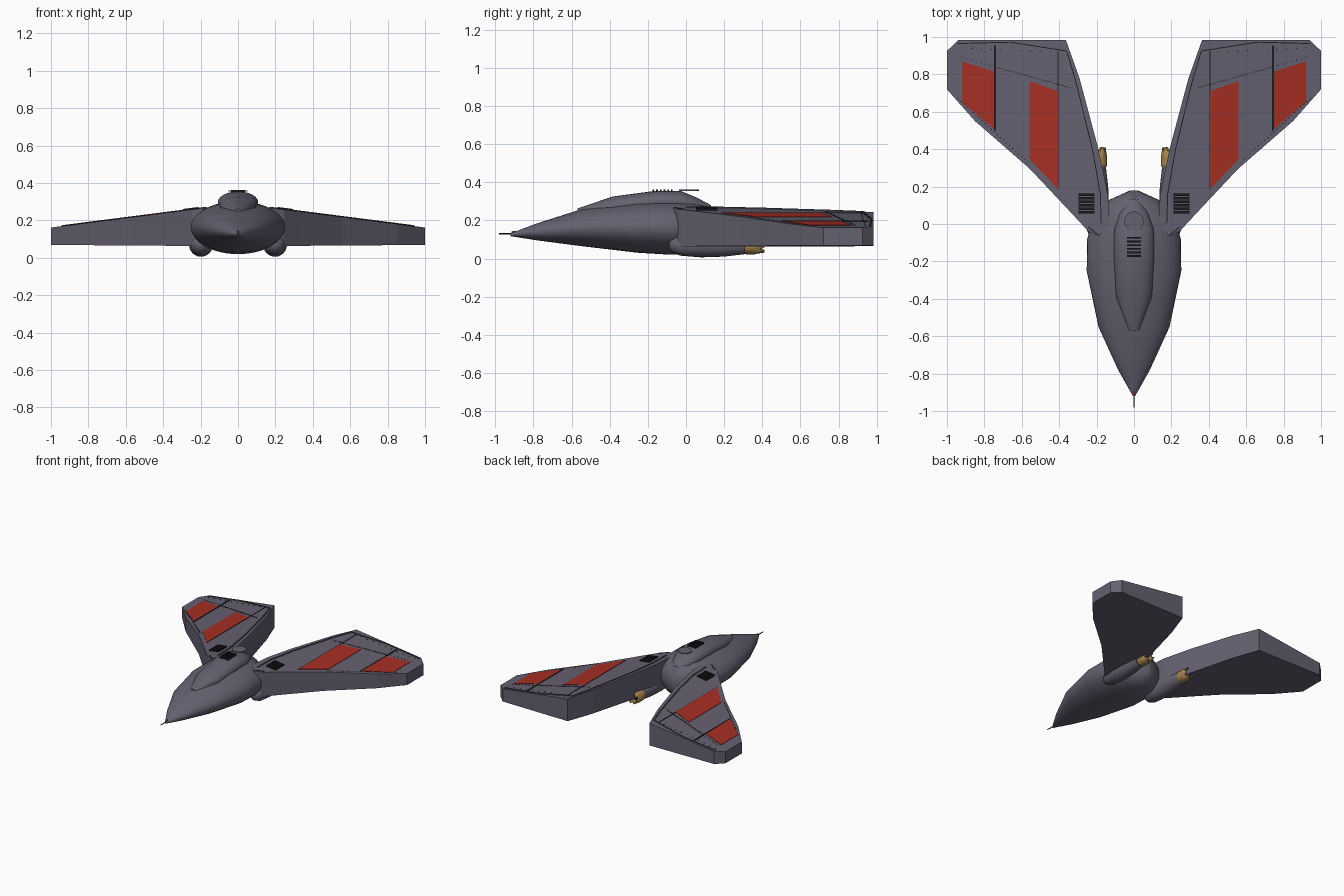
import bpy, bmesh, math
from mathutils import Vector

if "Cube" in bpy.data.objects:
    bpy.data.objects.remove(bpy.data.objects["Cube"])


def material(name, rgb):
    m = bpy.data.materials.new(name)
    m.use_nodes = True
    m.diffuse_color = (*rgb, 1)
    bsdf = m.node_tree.nodes["Principled BSDF"]
    bsdf.inputs["Base Color"].default_value = (*rgb, 1)
    bsdf.inputs["Roughness"].default_value = 0.6
    return m


GREY = material("hull grey", (0.13, 0.12, 0.165))
RED = material("panel red", (0.38, 0.028, 0.017))
GOLD = material("nozzle gold", (0.40, 0.25, 0.08))
BLACK = material("vent black", (0.012, 0.012, 0.015))


def finish(name, bm, mat, mirror=False, smooth=0):
    bmesh.ops.recalc_face_normals(bm, faces=bm.faces)
    mesh = bpy.data.meshes.new(name)
    bm.to_mesh(mesh)
    bm.free()
    mesh.materials.append(mat)
    ob = bpy.data.objects.new(name, mesh)
    bpy.context.collection.objects.link(ob)
    if mirror:
        ob.modifiers.new("mirror", "MIRROR")
    if smooth:
        bpy.ops.object.select_all(action="DESELECT")
        ob.select_set(True)
        bpy.context.view_layer.objects.active = ob
        bpy.ops.object.shade_smooth_by_angle(angle=math.radians(smooth))
    return ob


def loft(stations, cx=0.0, seg=32, caps=True):
    """Elliptical rings along y; each station is (y, half width, bottom, top)."""
    bm = bmesh.new()
    rings = []
    for y, hw, low, high in stations:
        ring = []
        for i in range(seg):
            a = math.tau * i / seg
            z = (low + high) / 2 + (high - low) / 2 * math.sin(a)
            ring.append(bm.verts.new((cx + hw * math.cos(a), y, z)))
        rings.append(ring)
    for r, q in zip(rings, rings[1:]):
        for i in range(seg):
            j = (i + 1) % seg
            bm.faces.new((r[i], r[j], q[j], q[i]))
    if caps:
        bm.faces.new(rings[0])
        bm.faces.new(rings[-1])
    return bm, rings


def wing_top(x):
    return 0.258 - 0.128 * (x - 0.25)


def prism(bm, outline, low, high):
    """Extruded outline; low and high give z at each x."""
    a = [bm.verts.new((x, y, low(x))) for x, y in outline]
    b = [bm.verts.new((x, y, high(x))) for x, y in outline]
    bm.faces.new(a)
    bm.faces.new(b)
    for i in range(len(a)):
        j = (i + 1) % len(a)
        bm.faces.new((a[i], a[j], b[j], b[i]))


def plate(bm, outline, t=0.003):
    prism(bm, outline, lambda x: wing_top(x) - 0.002, lambda x: wing_top(x) + t)


def seam(bm, p, q, w=0.006, t=0.003):
    p, q = Vector(p), Vector(q)
    d = (q - p).normalized() * w / 2
    n = Vector((-d.y, d.x))
    plate(bm, [p + n, p - n, q - n, q + n], t)


def rivets(bm, p, q, count):
    p, q = Vector(p), Vector(q)
    for i in range(count):
        c = p.lerp(q, i / (count - 1))
        seam(bm, c - Vector((0.003, 0)), c + Vector((0.003, 0)), 0.005)


# Fuselage
bm, _ = loft([(-0.92, 0.006, 0.117, 0.132), (-0.78, 0.085, 0.095, 0.185),
              (-0.55, 0.19, 0.065, 0.258), (-0.25, 0.253, 0.03, 0.298),
              (-0.08, 0.25, 0.02, 0.303), (0.03, 0.22, 0.022, 0.298),
              (0.13, 0.13, 0.04, 0.272), (0.18, 0.02, 0.1, 0.2)], seg=40)
finish("fuselage", bm, GREY, smooth=40)

# Canopy hump
bm, _ = loft([(-0.57, 0.03, 0.22, 0.262), (-0.385, 0.096, 0.22, 0.325),
              (-0.16, 0.108, 0.24, 0.355), (-0.03, 0.105, 0.24, 0.355),
              (0.06, 0.075, 0.23, 0.318), (0.13, 0.028, 0.2, 0.28)], seg=24)
finish("canopy", bm, GREY, smooth=30)

# Round hatch on the canopy
bm, _ = loft([(0, 0.052, -0.052, 0.052), (0.006, 0.052, -0.052, 0.052)], seg=24)
hatch = finish("canopy_hatch", bm, GREY)
hatch.rotation_euler.x = math.pi / 2
hatch.location = (0, 0.015, 0.355)

# Canopy vent slats
bm = bmesh.new()
for i in range(6):
    y = -0.176 + 0.0195 * i
    prism(bm, [(-0.037, y), (0.037, y), (0.037, y + 0.009), (-0.037, y + 0.009)],
          lambda x: 0.335, lambda x: 0.363)
finish("canopy_vent", bm, BLACK)

# Nose probe and its red collar
bm, _ = loft([(-0.982, 0.003, 0.127, 0.133), (-0.9, 0.004, 0.125, 0.133)], seg=8)
finish("nose_probe", bm, BLACK)
bm, _ = loft([(-0.915, 0.006, 0.13, 0.142), (-0.895, 0.006, 0.132, 0.146)], seg=8)
finish("nose_light", bm, RED)

# Wings
outline = [(0.187, -0.065), (0.246, -0.037), (0.34, 0.064), (0.556, 0.294),
           (0.85, 0.55), (1.0, 0.72), (1.0, 0.925), (0.94, 0.984),
           (0.364, 0.984), (0.29, 0.775), (0.19, 0.4), (0.14, 0.16), (0.13, 0.0)]
bm = bmesh.new()
prism(bm, outline, lambda x: 0.062 + 0.007 * x, wing_top)
finish("wing", bm, GREY, mirror=True)

# Red wing panels
bm = bmesh.new()
plate(bm, [(0.743, 0.503), (0.92, 0.652), (0.92, 0.87), (0.743, 0.813)])
plate(bm, [(0.406, 0.187), (0.56, 0.348), (0.56, 0.765), (0.406, 0.71)])
finish("wing_panels", bm, RED, mirror=True)

# Raised strip along the inner and trailing edges
bm = bmesh.new()
edge = [(0.175, 0.0), (0.18, 0.16), (0.222, 0.4), (0.312, 0.765), (0.36, 0.925)]
for p, q in zip(edge, edge[1:]):
    seam(bm, p, q, 0.012, 0.004)
for p, q in [((0.36, 0.925), (0.66, 0.972)), ((0.66, 0.972), (0.94, 0.965))]:
    seam(bm, p, q, 0.012, 0.004)
finish("wing_edge_strip", bm, GREY, mirror=True)

# Seams and rivet rows
bm = bmesh.new()
seam(bm, (0.743, 0.5), (0.743, 0.955), 0.009, 0.004)
seam(bm, (0.406, 0.187), (0.406, 0.93), 0.005)
seam(bm, (0.187, -0.06), (0.246, -0.015), 0.005)
for p, q in zip(edge, edge[1:]):
    seam(bm, p, q, 0.005, 0.005)
seam(bm, (0.36, 0.925), (0.66, 0.972), 0.005, 0.005)
seam(bm, (0.66, 0.972), (0.94, 0.965), 0.005, 0.005)
rivets(bm, (0.345, 0.73), (0.743, 0.84), 36)
rivets(bm, (0.743, 0.84), (0.92, 0.89), 8)
rivets(bm, (0.57, 0.33), (0.94, 0.67), 24)
rivets(bm, (0.45, 0.92), (0.92, 0.94), 10)
finish("wing_seams", bm, BLACK, mirror=True)

# Wing vents
bm = bmesh.new()
for i in range(6):
    y = 0.062 + 0.019 * i
    seam(bm, (0.214, y), (0.294, y), 0.013, 0.009)
for x in (0.214, 0.294):
    seam(bm, (x, 0.053), (x, 0.166), 0.004, 0.007)
finish("wing_vent", bm, BLACK, mirror=True)

# Engine nacelles under the wing roots
bm, _ = loft([(y, r, 0.07 - r, 0.07 + r) for y, r in
              [(-0.09, 0.012), (-0.075, 0.036), (-0.03, 0.055), (0.08, 0.064),
               (0.2, 0.06), (0.31, 0.047)]], cx=0.198, seg=24)
finish("engine_nacelle", bm, GREY, mirror=True, smooth=40)

# Serrated nozzles with a dark core
bm, rings = loft([(y, r, 0.068 - r, 0.068 + r) for y, r in
                  [(0.3, 0.04), (0.315, 0.046), (0.36, 0.046), (0.405, 0.038)]],
                 cx=0.19, seg=24, caps=False)
for i, v in enumerate(rings[-1]):
    v.co.y += 0.008 if i % 4 < 2 else -0.014
nozzle = finish("engine_nozzle", bm, GOLD, mirror=True)
shell = nozzle.modifiers.new("shell", "SOLIDIFY")
shell.thickness = 0.005
bm, _ = loft([(0.3, 0.036, 0.032, 0.104), (0.35, 0.036, 0.032, 0.104)], cx=0.19, seg=16)
finish("nozzle_core", bm, BLACK, mirror=True)
